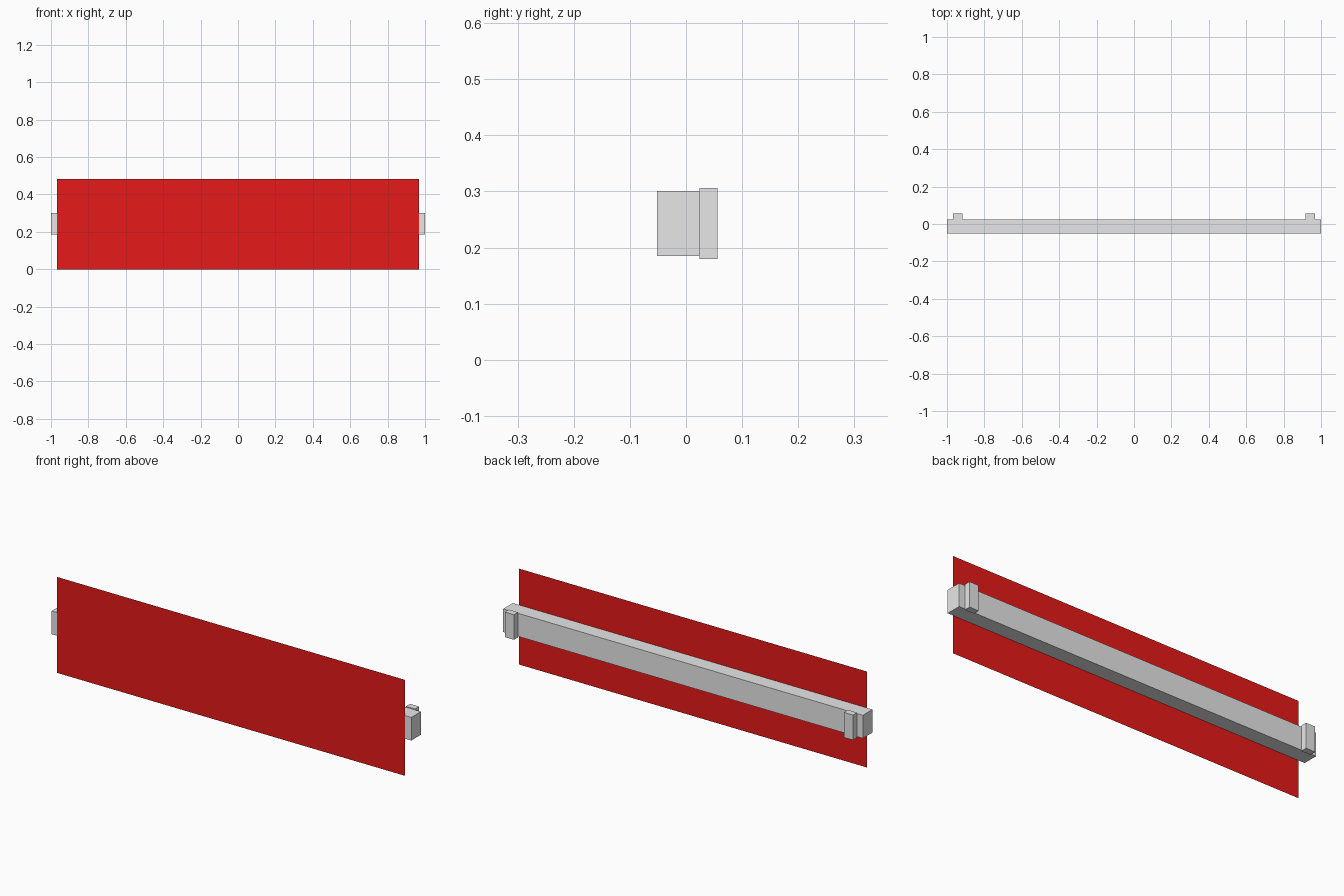
import bpy

if "Cube" in bpy.data.objects:
    bpy.data.objects.remove(bpy.data.objects["Cube"])


def material(name, rgb):
    m = bpy.data.materials.new(name)
    m.diffuse_color = (*rgb, 1)
    m.use_nodes = True
    m.node_tree.nodes["Principled BSDF"].inputs["Base Color"].default_value = m.diffuse_color
    return m


grey = material("light grey", (0.8, 0.8, 0.8))
red = material("bright red", (0.8, 0.01, 0.01))


def box(name, lo, hi, mat):
    """Axis-aligned box between two corners."""
    bpy.ops.mesh.primitive_cube_add(size=1, location=[(a + b) / 2 for a, b in zip(lo, hi)])
    ob = bpy.context.object
    ob.name = name
    ob.scale = [b - a for a, b in zip(lo, hi)]
    bpy.ops.object.transform_apply(location=False, rotation=False, scale=True)
    ob.data.materials.append(mat)
    return ob


# Long horizontal beam
box("beam", (-1, -0.052, 0.185), (1, 0.024, 0.301), grey)

# Mounting blocks on the back of the beam, one near each end
for side, name in ((-1, "left_mount"), (1, "right_mount")):
    x0, x1 = sorted((side * 0.917, side * 0.968))
    box(name, (x0, 0.024, 0.18), (x1, 0.056, 0.306), grey)

# Thin sheet hung on the front of the beam
mesh = bpy.data.meshes.new("front_panel")
w, h, y = 0.967, 0.482, -0.055
mesh.from_pydata([(-w, y, 0), (w, y, 0), (w, y, h), (-w, y, h)], [], [(0, 1, 2, 3)])
mesh.materials.append(red)
panel = bpy.data.objects.new("front_panel", mesh)
bpy.context.collection.objects.link(panel)
